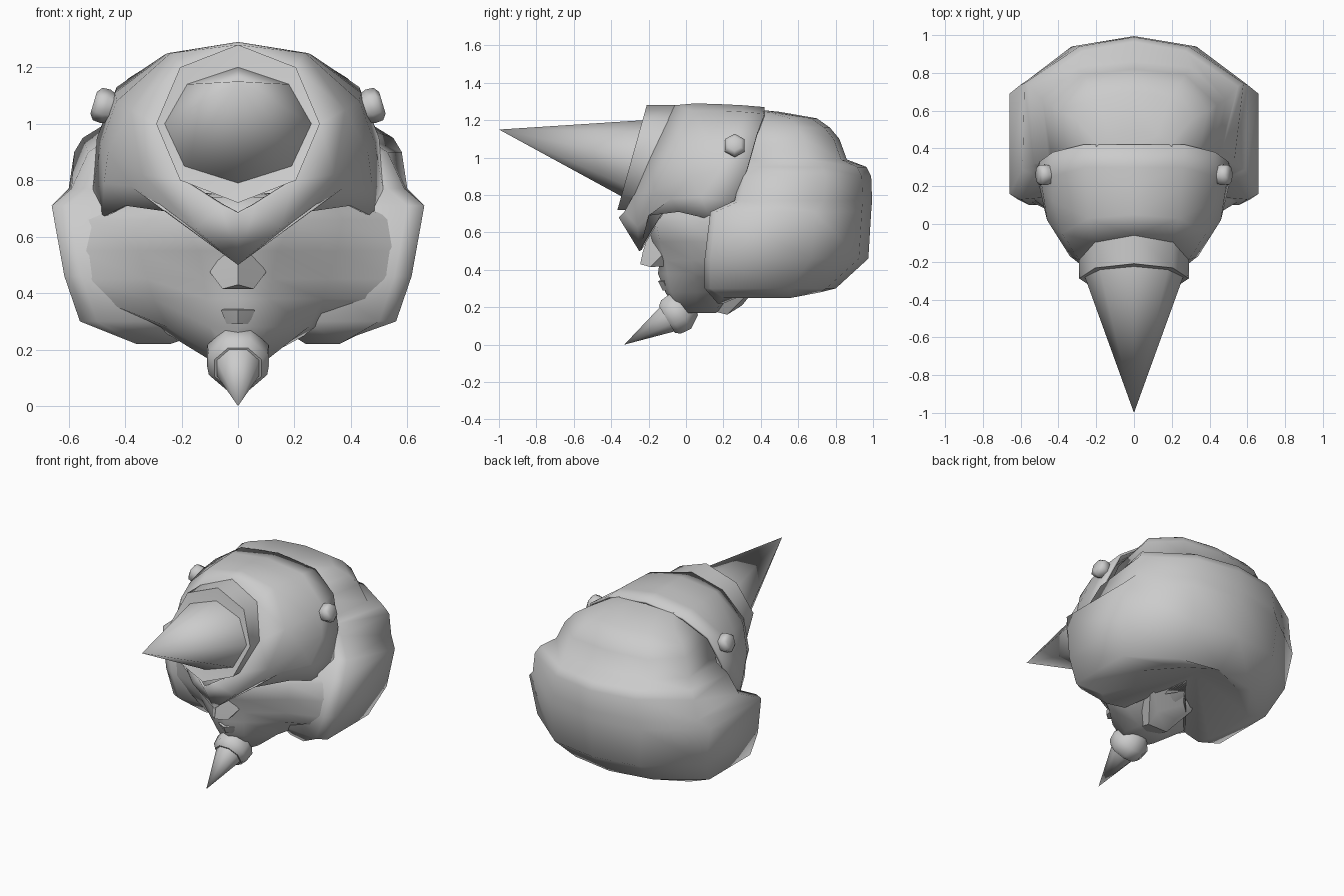
import bpy, bmesh
from math import radians, sin, cos, pi
from mathutils import Vector

if "Cube" in bpy.data.objects:
    bpy.data.objects.remove(bpy.data.objects["Cube"])


def finish(name, bm, angle=40):
    bmesh.ops.remove_doubles(bm, verts=bm.verts, dist=0.0005)
    bmesh.ops.recalc_face_normals(bm, faces=bm.faces)
    me = bpy.data.meshes.new(name)
    bm.to_mesh(me)
    bm.free()
    me.shade_smooth()
    me.set_sharp_from_angle(angle=radians(angle))
    ob = bpy.data.objects.new(name, me)
    bpy.context.collection.objects.link(ob)
    return ob


def mirrored(half):
    """Half ring (x=0 to x=0) -> closed ring."""
    return half + [(-x, y, z) for x, y, z in reversed(half) if x > 1e-6]


def loft(bm, rings, closed=True, cap0=None, cap1=None):
    vs = [[bm.verts.new(p) for p in r] for r in rings]
    n = len(rings[0])
    for a, b in zip(vs, vs[1:]):
        for i in range(n if closed else n - 1):
            j = (i + 1) % n
            bm.faces.new((a[i], a[j], b[j], b[i]))
    for ring, tip in ((vs[0], cap0), (vs[-1], cap1)):
        if tip:
            t = bm.verts.new(tip)
            for i in range(n):
                bm.faces.new((ring[i], ring[(i + 1) % n], t))


def hull(name, pts):
    bm = bmesh.new()
    for p in pts:
        bm.verts.new(p)
        if p[0]:
            bm.verts.new((-p[0], p[1], p[2]))
    bmesh.ops.convex_hull(bm, input=bm.verts)
    return finish(name, bm)


def lathe(name, profile, origin, axis, sides, angle=40):
    """profile: (distance along axis, radius)."""
    bm = bmesh.new()
    rot = Vector(axis).to_track_quat('Z', 'Y')
    turn = [2 * pi * (i + .5) / sides for i in range(sides)]
    loft(bm, [[Vector(origin) + rot @ Vector((r * cos(a), r * sin(a), t)) for a in turn]
              for t, r in profile])
    return finish(name, bm, angle)


# Back hood: stacked horizontal rings (z, half width, front half width, back y, front y)
levels = [(0.25, .42, .42, 0.77, 0.17), (0.30, .56, .56, 0.80, 0.10), (0.46, .615, .615, 0.975, 0.10),
          (0.71, .66, .66, 0.99, 0.13), (0.77, .60, .59, 0.995, 0.26), (0.90, .58, .53, 0.99, 0.29),
          (0.95, .55, .45, 0.965, 0.29), (0.99, .485, .43, 0.86, 0.28), (1.10, .44, .38, 0.82, 0.28),
          (1.16, .39, .33, 0.77, 0.28), (1.21, .31, .26, 0.70, 0.29), (1.245, .20, .2, 0.50, 0.30)]
rings = []
for z, w, wf, yb, yf in levels:
    low = z < 0.5
    zf = 0.03 if z < 0.28 else 0
    side = yb - 0.35 * (yb - yf)
    mid = (w * 0.5, yb - 0.05) if z < .97 else (w * 0.62, yb - 0.03)
    rings.append(mirrored([(0, yb, z + 2.5 * zf), (*mid, z + zf), (w, side, z),
                           (wf, yf + 0.03, z), (wf - 0.06, yf, z - zf),
                           (min(.24, wf - .08), yf + 0.03, z - zf),
                           (0, 0.48 if low else yf + 0.04, z + 4 * zf)]))
bm = bmesh.new()
loft(bm, rings, cap0=(0, 0.58, 0.38), cap1=(0, 0.40, 1.255))
finish("back_hood", bm, 82)

# Helmet shell: half arches running from the horn collar to the rear rim
arches = [
    [(0, -.06, 1.28), (.2, -.10, 1.2), (.29, -.19, 1.0), (.2, -.28, .8), (.06, -.33, .71), (0, -.36, .68)],
    [(0, .05, 1.29), (.24, .03, 1.25), (.38, -.05, 1.05), (.34, -.17, .82), (.15, -.26, .63), (0, -.25, .5)],
    [(0, .2, 1.285), (.25, .2, 1.25), (.43, .12, 1.08), (.46, .02, .9), (.38, -.08, .78), (.26, -.2, .69)],
    [(0, .3, 1.28), (.26, .3, 1.245), (.435, .25, 1.11), (.485, .18, .93), (.475, .08, .79), (.4, -.04, .71)],
    [(0, .42, 1.27), (.27, .42, 1.235), (.43, .38, 1.13), (.5, .33, .95), (.515, .26, .76), (.48, .13, .67)]]
bm = bmesh.new()
for s in (1, -1):
    loft(bm, [[(s * x, y, z) for x, y, z in a] for a in arches], closed=False)
shell = finish("helmet_shell", bm, 50)
mod = shell.modifiers.new("thickness", 'SOLIDIFY')
mod.thickness = 0.015
mod.offset = -1


# Horn collar and horn: octagons lying in sloping planes
def octagon(outline, y_top, z_top, slope):
    return mirrored([(x, y_top - slope * (z_top - z), z) for x, z in outline])


collar = [(0, 1.28), (.205, 1.2), (.29, 1.0), (.205, .8), (0, .72)]
inner = [(0, 1.2), (.18, 1.14), (.26, 1.0), (.19, .85), (0, .79)]
bm = bmesh.new()
loft(bm, [octagon(collar, -.05, 1.28, .47), octagon(collar, -.21, 1.28, .28),
          octagon(inner, -.225, 1.2, .28)], cap1=(0, -.28, 1.0))
finish("horn_collar", bm, 60)
bm = bmesh.new()
loft(bm, [octagon(inner, -.225, 1.2, .28)], cap0=(0, -1.0, 1.15))
finish("horn", bm, 60)

# Side bolts
for s in (1, -1):
    lathe("helmet_bolt", [(0, 0), (0, .045), (.04, .062), (.07, .06), (.085, .04), (.085, 0)],
          (s * .43, .26, 1.05), (s, 0, .3), 6, 65)

# Face and jaw, spreading back to the hood's front edge
face = [
    (.74, [(0, -.15), (.18, -.10), (.32, .05), (.40, .2)]),
    (.66, [(0, -.20), (.2, -.16), (.37, .01), (.57, .16)]),
    (.55, [(0, -.19), (.14, -.14), (.35, .02), (.57, .13)]),
    (.45, [(0, -.14), (.12, -.11), (.32, .03), (.55, .115)]),
    (.38, [(0, -.15), (.11, -.10), (.30, .04), (.50, .13)]),
    (.28, [(0, -.11), (.10, -.08), (.25, .06), (.29, .2)]),
    (.17, [(0, -.05), (.07, -.03), (.11, .05), (.09, .16)])]
bm = bmesh.new()
loft(bm, [mirrored([(x, y, z) for x, y in pts] +
                   [(0, .5 if z > .3 else .42 if z > .2 else .22, z + (0 if z > .3 else .04))])
          for z, pts in face], cap0=(0, .1, .76), cap1=(0, .08, .18))
finish("face", bm, 60)

# Nose, lip and neck stub
hull("nose", [(0, -.19, .62), (.1, -.13, .475), (.055, -.19, .415), (0, -.245, .43),
              (0, -.23, .50), (.05, -.1, .42), (0, -.1, .6)])
hull("lower_lip", [(0, -.15, .34), (.06, -.12, .34), (0, -.125, .29), (.04, -.1, .29), (0, -.08, .36)])
hull("neck", [(.07, .10, .19), (.07, .22, .16), (.07, .30, .21), (.15, .12, .32), (.22, .42, .36)])

# Chin beard: bead and pointed tip, measured back from the tip
beard_tip, beard_axis = (0, -.33, 0), (0, .38, .225)
lathe("beard_bead", [(.265, 0), (.265, .09), (.29, .112), (.35, .118), (.42, .07), (.43, 0)],
      beard_tip, beard_axis, 8, 50)
lathe("beard_point", [(0, 0), (.27, .083), (.28, 0)], beard_tip, beard_axis, 8, 60)
